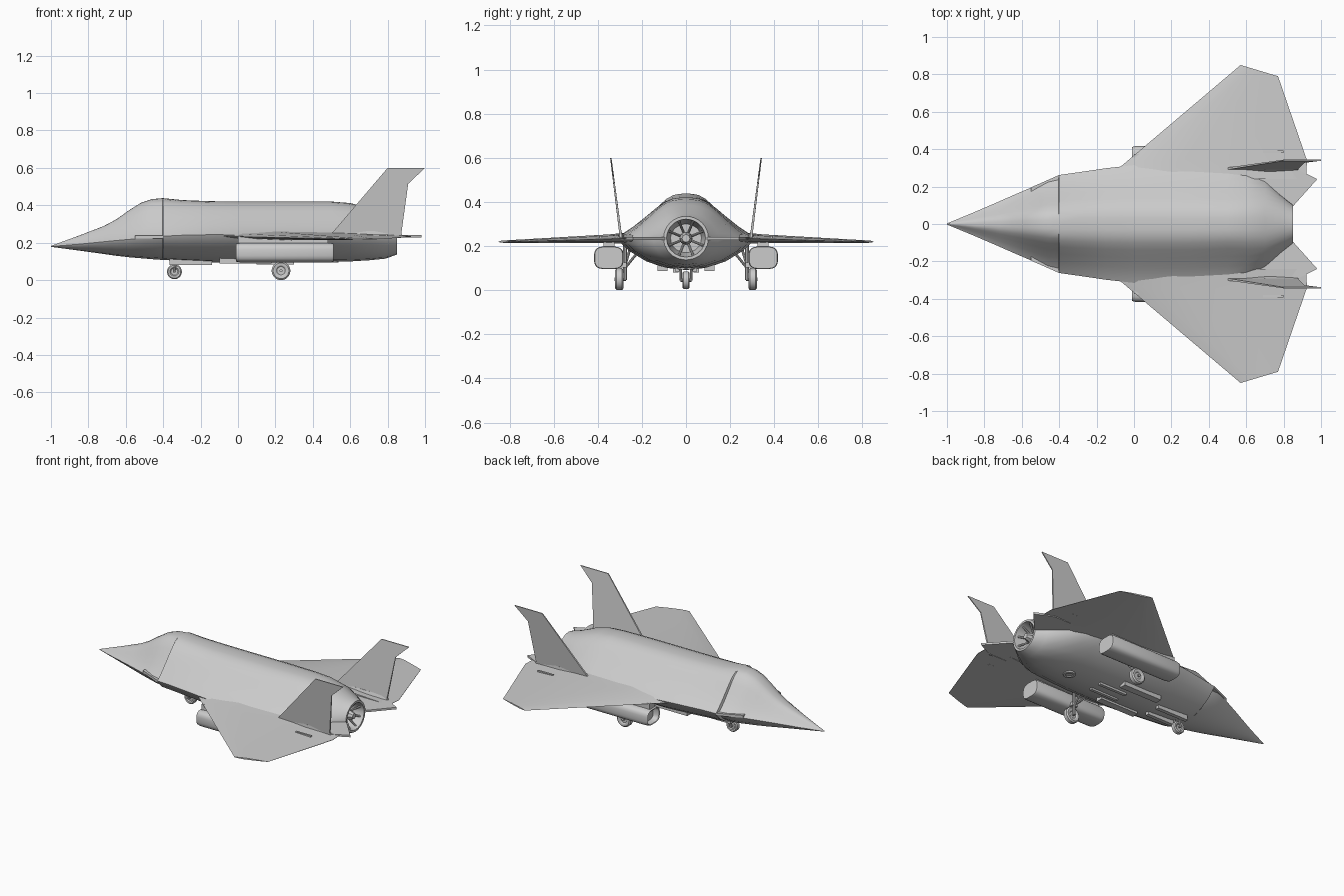
import bpy, bmesh, math
from mathutils import Vector

if "Cube" in bpy.data.objects:
    bpy.data.objects.remove(bpy.data.objects["Cube"])


def finish(name, bm, mirror=False):
    bmesh.ops.recalc_face_normals(bm, faces=bm.faces)
    me = bpy.data.meshes.new(name)
    bm.to_mesh(me)
    bm.free()
    ob = bpy.data.objects.new(name, me)
    bpy.context.collection.objects.link(ob)
    if mirror:
        mod = ob.modifiers.new("Mirror", 'MIRROR')
        mod.use_axis = (False, True, False)
    return ob


def loft(name, rings, mirror=False):
    bm = bmesh.new()
    vs = [[bm.verts.new(p) for p in r] for r in rings]
    n = len(rings[0])
    for a, b in zip(vs, vs[1:]):
        for i in range(n):
            j = (i + 1) % n
            bm.faces.new((a[i], a[j], b[j], b[i]))
    bm.faces.new(vs[0])
    bm.faces.new(vs[-1])
    return finish(name, bm, mirror)


def box(name, x, y, z, mirror=False):
    ring = lambda h: [(x[0], y[0], h), (x[1], y[0], h), (x[1], y[1], h), (x[0], y[1], h)]
    return loft(name, [ring(z[0]), ring(z[1])], mirror)


def lathe(name, centre, axis, profile, n=24, mirror=False):
    axis = Vector(axis).normalized()
    u = axis.orthogonal().normalized()
    v = axis.cross(u)
    c = Vector(centre)
    rings = [[c + axis * d + r * (u * math.cos(2 * math.pi * i / n) + v * math.sin(2 * math.pi * i / n))
              for i in range(n)] for d, r in profile]
    return loft(name, rings, mirror)


def rod(name, a, b, r, mirror=False):
    d = Vector(b) - Vector(a)
    return lathe(name, a, d, [(0, r), (d.length, r)], 10, mirror)


# Fuselage: bell-shaped section blending into a round exhaust
BELL = [(0, 1), (.1, .995), (.2, .97), (.32, .88), (.44, .72), (.58, .51), (.75, .27), (.9, .09), (1, 0),
        (.96, -.14), (.82, -.42), (.57, -.74), (.3, -.93), (0, -1)]
ROUND = [(math.sin(a), math.cos(a)) for a in
         [i * math.pi / 16 for i in range(9)] + [math.pi / 2 + i * math.pi / 10 for i in range(1, 6)]]


def section(x, w, zc, top, bot, c):
    half = []
    for (by, bz), (ry, rz) in zip(BELL, ROUND):
        y, z = by + (ry - by) * c, bz + (rz - bz) * c
        half.append((x, y * w, zc + z * ((top - zc) if z > 0 else (zc - bot))))
    return half + [(px, -py, pz) for px, py, pz in reversed(half[1:-1])]


stations = [(-1, .003, .18, .183, .178, 0), (-.85, .065, .192, .238, .158, 0),
            (-.72, .121, .205, .288, .14, 0), (-.65, .152, .212, .325, .13, 0),
            (-.58, .182, .218, .375, .122, 0), (-.52, .208, .224, .413, .117, 0),
            (-.46, .234, .23, .433, .112, 0), (-.405, .24, .235, .438, .108, 0),
            (-.4, .262, .235, .438, .108, .12), (-.3, .276, .24, .428, .102, .1),
            (-.15, .298, .243, .422, .095, .05), (0, .315, .242, .42, .091, 0),
            (.3, .315, .24, .42, .093, 0), (.5, .3, .238, .42, .098, 0),
            (.6, .28, .236, .412, .1, .15), (.7, .23, .235, .385, .106, .5),
            (.79, .15, .235, .35, .115, .85), (.85, .102, .235, .335, .137, 1),
            (.85, .088, .235, .322, .15, 1), (.75, .07, .235, .3, .17, 1)]
loft("fuselage", [section(*s) for s in stations])

# Exhaust hub and vanes
lathe("exhaust_hub", (.74, 0, .235), (1, 0, 0), [(0, .03), (.07, .03), (.1, .018)], 8)
for i in range(8):
    a = i * math.pi / 4 + math.pi / 8
    d = Vector((0, math.cos(a), math.sin(a)))
    o = Vector((.78, 0, .235))
    rod(f"exhaust_vane_{i}", o + d * .02, o + d * .085 + Vector((.05, 0, 0)), .006)

# Chine shelves over the side intakes
loft("intake_lip", [[(-.55, .17, z), (-.4, .17, z), (-.4, .262, z), (-.55, .196, z)]
                    for z in (.222, .238)], True)


# Wings: thin airfoil lofted from root line to raked tip line
def wing_ring(le, te, thick):
    le, te = Vector(le), Vector(te)
    foil = [(0, 0), (.1, .6), (.3, 1), (.65, .7), (1, .06)]
    up = [le.lerp(te, f) + Vector((0, 0, h * thick)) for f, h in foil]
    lo = [le.lerp(te, f) - Vector((0, 0, h * thick)) for f, h in foil[1:]]
    return up + lo[::-1]


loft("wing", [wing_ring((-.15, .24, .236), (.92, .24, .236), .028),
              wing_ring((-.02, .35, .233), (.925, .34, .233), .02),
              wing_ring((.57, .85, .22), (.77, .79, .22), .005)], True)

# Flat tail shelf beside the exhaust
loft("tail_shelf", [[(.45, .1, z), (.45, .3, z), (.86, .3, z), (.98, .24, z), (.85, .095, z), (.7, .11, z)]
                    for z in (.227, .24)], True)


# Canted tail fins
def fin_ring(off, slim):
    outline = [(.48, .225), (.8, .6), (1, .6), (.91, .515), (.87, .225)]
    return [(x, .293 + (z - .225) * .128 + off * (1 if z < .3 else slim), z) for x, z in outline]


loft("tail_fin", [fin_ring(-.006, .5), fin_ring(.006, .5)], True)
loft("fin_root_fairing", [[(.48, .29, .235), (.7, .275, .235), (.88, .288, .235), (.88, .3, .235),
                           (.7, .31, .235)],
                          [(.52, .295, .262), (.7, .29, .262), (.87, .295, .262), (.87, .301, .262),
                           (.7, .304, .262)]], True)


# Under-wing pods with recessed mouths
def pod_ring(x, s):
    pts = []
    for i in range(20):
        a = 2 * math.pi * (i + .5) / 20
        c, n = math.cos(a), math.sin(a)
        pts.append((x, .35 + .067 * s * math.copysign(abs(c) ** .6, c),
                    .147 + .052 * s * math.copysign(abs(n) ** .6, n)))
    return pts


loft("pod", [pod_ring(*p) for p in ((.03, .8), (-.008, .86), (-.012, .93), (.01, 1), (.5, 1), (.51, .95))], True)
box("pod_pylon", (0, .48), (.325, .375), (.18, .235), True)

# Main landing gear
lathe("main_wheel", (.23, .302, .05), (0, 1, 0),
      [(-.012, .022), (-.017, .028), (-.019, .042), (-.012, .05), (.012, .05), (.019, .042), (.017, .028),
       (.012, .022)], 28, True)
rod("main_axle", (.23, .272, .05), (.23, .325, .05), .008, True)
rod("main_strut", (.23, .277, .045), (.23, .277, .22), .009, True)
rod("main_brace", (.23, .277, .11), (.14, .25, .2), .006, True)
rod("main_side_brace", (.23, .277, .1), (.23, .22, .17), .006, True)
box("main_fork", (.21, .25), (.27, .305), (.103, .125), True)

# Nose landing gear
lathe("nose_wheel", (-.34, 0, .045), (0, 1, 0),
      [(-.01, .018), (-.016, .024), (-.017, .034), (-.011, .04), (.011, .04), (.017, .034), (.016, .024),
       (.01, .018)], 28)
rod("nose_axle", (-.34, -.026, .045), (-.34, .026, .045), .007)
rod("nose_fork", (-.34, .023, .045), (-.33, .023, .12), .006, True)
box("nose_gear_door", (-.365, -.14), (.035, .06), (.08, .115), True)

# Belly details
box("belly_bay_door", (-.1, .18), (.085, .13), (.088, .125), True)
box("belly_rail", (.1, .3), (.03, .05), (.084, .11), True)
lathe("belly_vent", (.5, 0, .093), (0, 0, 1), [(.02, .02), (0, .022), (0, .036), (.02, .04)], 24)
box("flap_fairing", (.69, .8), (.38, .392), (.225, .246), True)

# Smooth shading with sharp edges kept
bpy.ops.object.select_all(action='SELECT')
bpy.context.view_layer.objects.active = bpy.data.objects["fuselage"]
bpy.ops.object.shade_smooth_by_angle(angle=math.radians(30))
